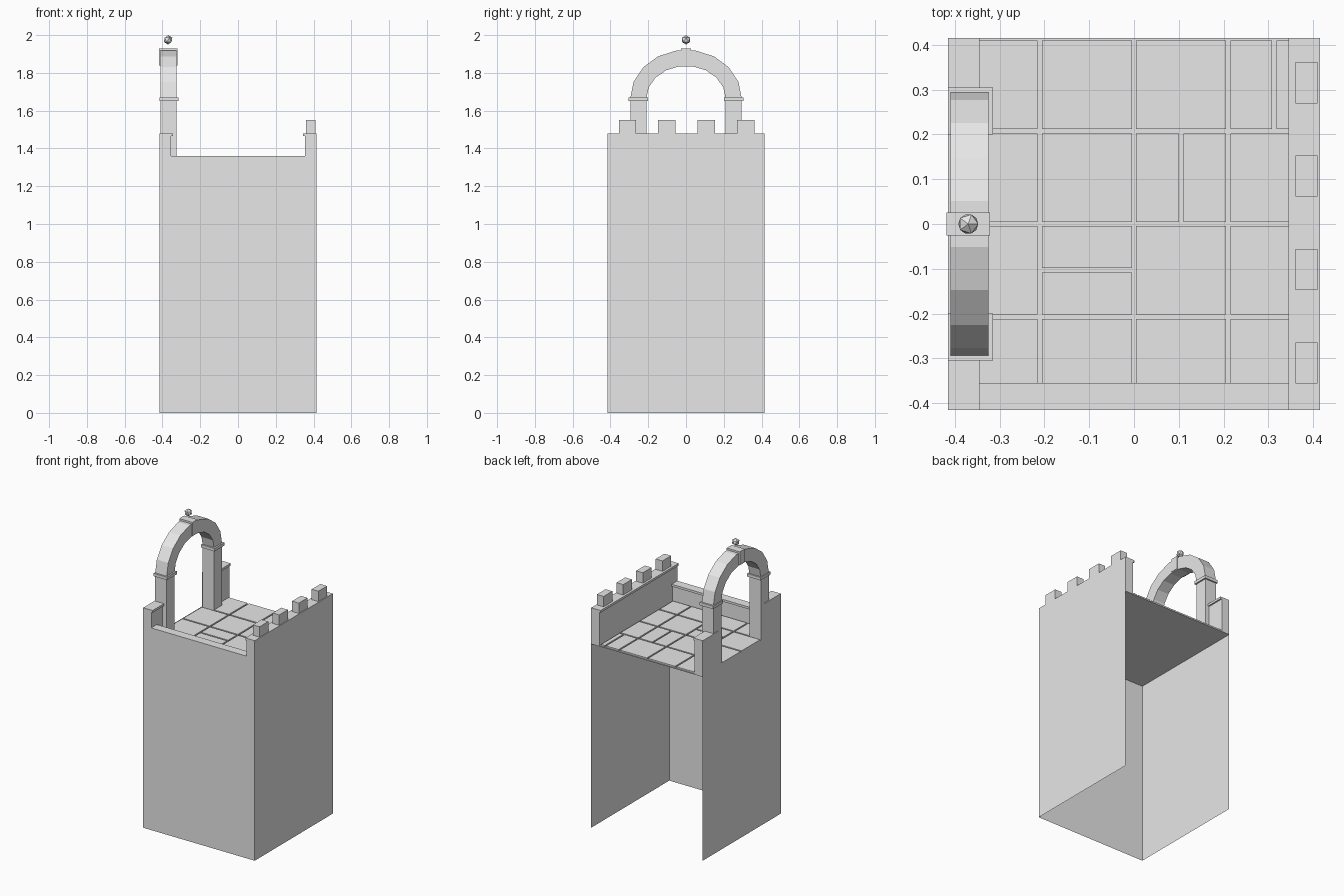
import bpy, bmesh, math
from mathutils import Vector

old = bpy.data.objects.get("Cube")
if old:
    bpy.data.objects.remove(old, do_unlink=True)

stone = bpy.data.materials.new("grey stone")
stone.use_nodes = True
GREY = (0.8, 0.8, 0.8, 1)
stone.diffuse_color = GREY
stone.node_tree.nodes["Principled BSDF"].inputs["Base Color"].default_value = GREY

W = 0.415        # half width of the tower
FLOOR = 1.24     # bed under the paving
PAVE = 1.25      # top of the paving
TOP = 1.48       # top of the side parapets
LEDGE = 1.36     # top of the front parapet
GATE = 0.21      # half width of the side opening


def finish(bm, name):
    mesh = bpy.data.meshes.new(name)
    bm.to_mesh(mesh)
    bm.free()
    mesh.materials.append(stone)
    obj = bpy.data.objects.new(name, mesh)
    bpy.context.collection.objects.link(obj)
    return obj


def box(name, x, y, z):
    """Box from (low, high) ranges on each axis."""
    bm = bmesh.new()
    bmesh.ops.create_cube(bm, size=1)
    for v in bm.verts:
        for i, (lo, hi) in enumerate((x, y, z)):
            v.co[i] = hi if v.co[i] > 0 else lo
    return finish(bm, name)


def sheet(name, points):
    bm = bmesh.new()
    bm.faces.new([bm.verts.new(p) for p in points])
    return finish(bm, name)


def mirrored(y, side):
    return tuple(sorted((y[0] * side, y[1] * side)))


# Thin outer walls, open at the back
sheet("front_wall", [(-W, -W, 0), (W, -W, 0), (W, -W, LEDGE), (-W, -W, LEDGE)])
sheet("left_wall", [(W, -W, 0), (W, W, 0), (W, W, TOP), (W, -W, TOP)])
gate_outline = [(W, 0), (-W, 0), (-W, TOP), (-GATE, TOP), (-GATE, PAVE),
                (GATE, PAVE), (GATE, TOP), (W, TOP)]
sheet("right_wall", [(-W, y, z) for y, z in gate_outline])

# Floor bed and raised paving stones
box("floor_bed", (-W, W), (-W, W), (FLOOR - 0.004, FLOOR))
xs = [-W, -0.21, 0, 0.21, 0.35]
ys = [-0.36, -0.207, 0, 0.207, W]
G = 0.005
for i in range(4):
    for j in range(4):
        x0, x1, y0, y1 = xs[i], xs[i + 1], ys[j], ys[j + 1]
        cells = [(x0, x1, y0, y1)]
        # A few stones are split in two
        if (i, j) in ((2, 2), (3, 3)):
            xm = 0.105 if i == 2 else 0.313
            cells = [(x0, xm, y0, y1), (xm, x1, y0, y1)]
        elif (i, j) == (1, 1):
            cells = [(x0, x1, y0, -0.103), (x0, x1, -0.103, y1)]
        for a, b, c, d in cells:
            box("paving_stone", (a + G, b - G), (c + G, d - G), (FLOOR, PAVE))

# Front parapet and its coping
box("front_parapet", (-W, W), (-W, -0.365), (FLOOR, LEDGE - 0.015))
box("front_coping", (-W, W), (-W, -0.355), (LEDGE - 0.015, LEDGE))

# Left parapet, coping and merlons
box("left_parapet", (0.355, W), (-W, W), (FLOOR, TOP - 0.015))
box("left_coping", (0.345, W), (-W, W), (TOP - 0.015, TOP))
for k in range(4):
    y = -0.31 + k * 0.2085
    box("merlon", (0.36, 0.41), (y - 0.046, y + 0.046), (TOP, 1.55))

# Right parapet ends, columns and capitals, repeated each side of the opening
for side in (-1, 1):
    box("right_parapet", (-W, -0.355), mirrored((0.25, W), side), (FLOOR, TOP - 0.015))
    box("right_coping", (-W, -0.345), mirrored((0.25, W), side), (TOP - 0.015, TOP))
    box("arch_column", (-0.41, -0.325), mirrored((GATE, 0.295), side), (FLOOR, 1.65))
    box("column_capital", (-W, -0.315), mirrored((0.2, 0.305), side), (1.65, 1.67))

# Faceted arch: a square section swept over nine steps
bm = bmesh.new()
rings = []
for n in range(10):
    a = math.pi * n / 9
    c, s = math.cos(a), math.sin(a)
    outer, inner = (0.295 * c, 1.665 + 0.257 * s), (GATE * c, 1.665 + 0.172 * s)
    rings.append([bm.verts.new((x, y, z)) for x, (y, z) in
                  ((-0.41, outer), (-0.325, outer), (-0.325, inner), (-0.41, inner))])
for p, q in zip(rings, rings[1:]):
    for i in range(4):
        j = (i + 1) % 4
        bm.faces.new((p[i], p[j], q[j], q[i]))
bm.faces.new(rings[0])
bm.faces.new(rings[-1][::-1])
bmesh.ops.recalc_face_normals(bm, faces=bm.faces)
finish(bm, "arch")

# Keystone and ball finial
box("keystone", (-0.419, -0.321), (-0.026, 0.026), (1.84, 1.93))
bm = bmesh.new()
bmesh.ops.create_icosphere(bm, subdivisions=1, radius=0.025)
bmesh.ops.translate(bm, verts=bm.verts, vec=Vector((-0.37, 0, 1.975)))
finish(bm, "ball_finial")
